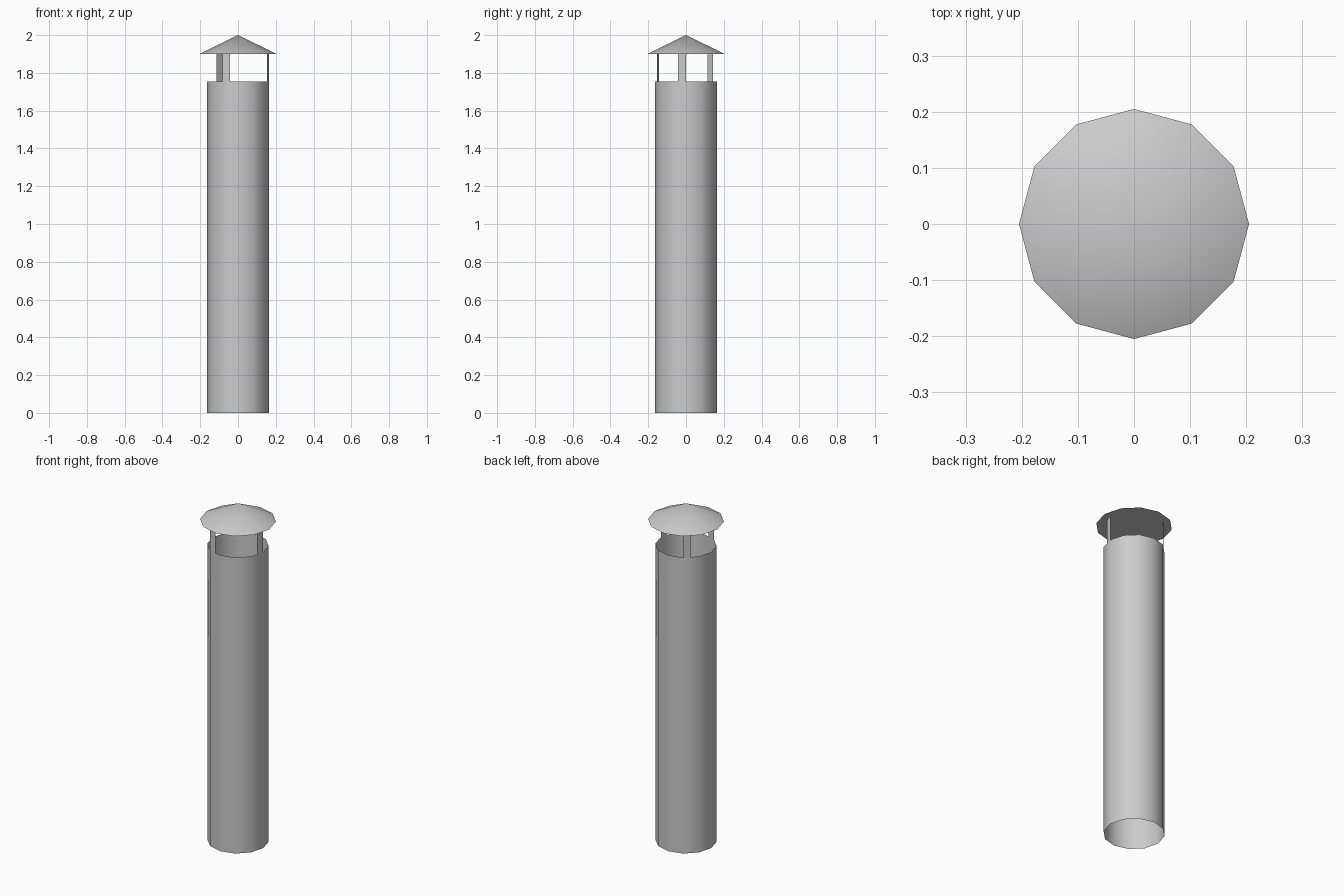
import bpy, bmesh
from math import cos, sin, radians

if "Cube" in bpy.data.objects:
    bpy.data.objects.remove(bpy.data.objects["Cube"], do_unlink=True)

RADIUS, CAP_RADIUS, SIDES = 0.165, 0.205, 12
PIPE_TOP, CAP_BASE, CAP_TOP = 1.755, 1.9, 2.0

metal = bpy.data.materials.new("light_grey_metal")
metal.use_nodes = True
grey = (0.6, 0.6, 0.6, 1)
metal.diffuse_color = grey
metal.node_tree.nodes["Principled BSDF"].inputs["Base Color"].default_value = grey


def finish(bm, name, smooth_angle):
    mesh = bpy.data.meshes.new(name)
    bm.to_mesh(mesh)
    bm.free()
    mesh.materials.append(metal)
    obj = bpy.data.objects.new(name, mesh)
    bpy.context.collection.objects.link(obj)
    bpy.ops.object.select_all(action='DESELECT')
    obj.select_set(True)
    bpy.context.view_layer.objects.active = obj
    bpy.ops.object.shade_smooth_by_angle(angle=radians(smooth_angle))
    return obj


def cone(name, r1, r2, z0, z1, caps):
    bm = bmesh.new()
    bmesh.ops.create_cone(bm, cap_ends=caps, segments=SIDES,
                          radius1=r1, radius2=r2, depth=z1 - z0)
    bmesh.ops.translate(bm, verts=bm.verts, vec=(0, 0, (z0 + z1) / 2))
    bmesh.ops.remove_doubles(bm, verts=bm.verts, dist=0.0001)
    return finish(bm, name, 40)


# Open pipe and the closed conical rain cap
cone("pipe", RADIUS, RADIUS, 0, PIPE_TOP, False)
cone("rain_cap", CAP_RADIUS, 0, CAP_BASE, CAP_TOP, True)


# Flat strips holding the cap, each lying on half of a pipe facet
def strip(name, corner, middle):
    mid_radius = RADIUS * cos(radians(15))
    ends = [(RADIUS, radians(corner)), (mid_radius, radians(middle))]
    if middle < corner:
        ends.reverse()
    bm = bmesh.new()
    points = [(r * cos(a), r * sin(a)) for r, a in ends]
    low = [bm.verts.new((x, y, PIPE_TOP)) for x, y in points]
    high = [bm.verts.new((x, y, CAP_BASE)) for x, y in points]
    bm.faces.new((low[0], low[1], high[1], high[0]))
    finish(bm, name, 30)


strip("left_support", 0, -15)
strip("back_support", 120, 135)
strip("front_support", 240, 255)
